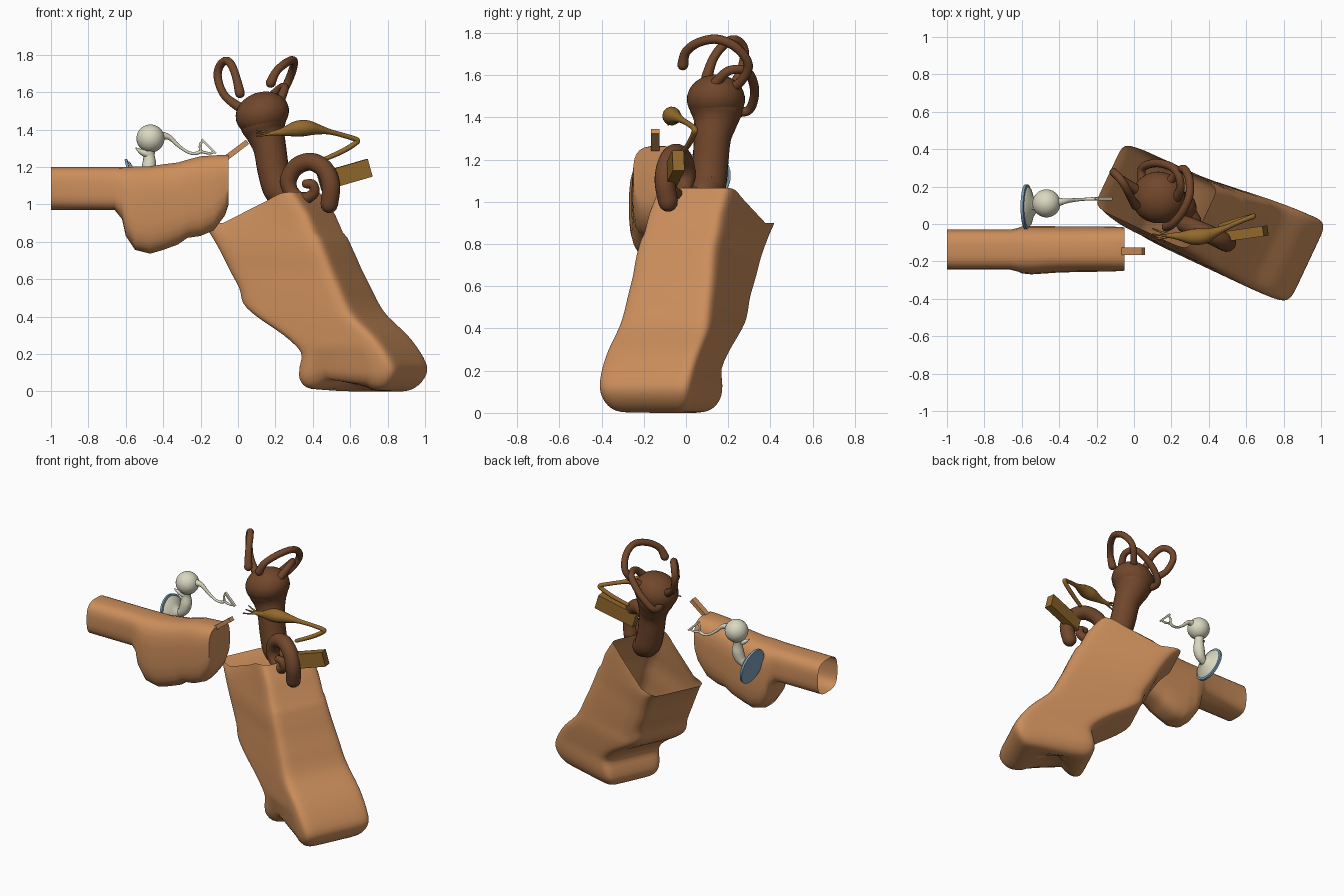
import bpy, bmesh, math
from mathutils import Vector, Matrix

if "Cube" in bpy.data.objects:
    bpy.data.objects.remove(bpy.data.objects["Cube"])


def material(name, rgb):
    m = bpy.data.materials.new(name)
    m.diffuse_color = (*rgb, 1)
    m.use_nodes = True
    m.node_tree.nodes["Principled BSDF"].inputs["Base Color"].default_value = m.diffuse_color
    return m


TAN = material("tan_tissue", (0.60, 0.27, 0.105))
BROWN = material("dark_brown", (0.165, 0.062, 0.024))
OCHRE = material("ochre_nerve", (0.29, 0.14, 0.025))
CREAM = material("cream_bone", (0.70, 0.69, 0.53))
BLUE = material("grey_blue", (0.21, 0.36, 0.50))


def finish(name, bm, mat, angle=40):
    bmesh.ops.recalc_face_normals(bm, faces=bm.faces)
    me = bpy.data.meshes.new(name)
    bm.to_mesh(me)
    bm.free()
    ob = bpy.data.objects.new(name, me)
    bpy.context.collection.objects.link(ob)
    me.materials.append(mat)
    bpy.ops.object.select_all(action='DESELECT')
    ob.select_set(True)
    bpy.context.view_layer.objects.active = ob
    bpy.ops.object.shade_smooth_by_angle(angle=math.radians(angle))
    return ob


def spline(rows, k):
    """Catmull-Rom resampling of equal-length tuples."""
    out, n = [], len(rows)
    for i in range(n - 1):
        a, b, c, d = (rows[max(i - 1, 0)], rows[i], rows[i + 1], rows[min(i + 2, n - 1)])
        for j in range(k):
            t = j / k
            out.append([0.5 * (2 * q + (r - p) * t + (2 * p - 5 * q + 4 * r - s) * t * t
                               + (3 * q - p - 3 * r + s) * t ** 3)
                        for p, q, r, s in zip(a, b, c, d)])
    return out + [list(rows[-1])]


def loft(name, rings, mat, cap0=True, cap1=True, angle=40):
    bm = bmesh.new()
    vr = [[bm.verts.new(p) for p in r] for r in rings]
    n = len(vr[0])
    for a, b in zip(vr, vr[1:]):
        for i in range(n):
            bm.faces.new((a[i], a[(i + 1) % n], b[(i + 1) % n], b[i]))
    if cap0:
        bm.faces.new(vr[0])
    if cap1:
        bm.faces.new(vr[-1])
    return finish(name, bm, mat, angle)


def tube(name, pts, mat, sides=14, k=6, rounded=True):
    """Round sweep through (x, y, z, radius) points."""
    s = spline(pts, k)
    c = [Vector(p[:3]) for p in s]
    rad = [max(p[3], 0.002) for p in s]
    if rounded:  # hemispherical ends
        d0, d1 = (c[0] - c[1]).normalized(), (c[-1] - c[-2]).normalized()
        r0, r1 = rad[0], rad[-1]
        steps = [(math.sin(a), math.cos(a)) for a in (0.5, 1.0, 1.4)]
        c = [c[0] + d0 * r0 * q for q, _ in reversed(steps)] + c + [c[-1] + d1 * r1 * q for q, _ in steps]
        rad = [r0 * w for _, w in reversed(steps)] + rad + [r1 * w for _, w in steps]
    rings, nrm = [], None
    for i, p in enumerate(c):
        t = (c[min(i + 1, len(c) - 1)] - c[max(i - 1, 0)]).normalized()
        nrm = t.orthogonal() if nrm is None else nrm - t * nrm.dot(t)
        nrm.normalize()
        b = t.cross(nrm)
        rings.append([p + (nrm * math.cos(a) + b * math.sin(a)) * rad[i]
                      for a in (2 * math.pi * j / sides for j in range(sides))])
    return loft(name, rings, mat, angle=60)


def superellipse(n, power):
    out = []
    for i in range(n):
        a = 2 * math.pi * (i + 0.5) / n
        c, s = math.cos(a), math.sin(a)
        out.append((math.copysign(abs(c) ** (2 / power), c), math.copysign(abs(s) ** (2 / power), s)))
    return out


def ball(name, loc, size, mat, rot=(0, 0, 0)):
    bm = bmesh.new()
    bmesh.ops.create_uvsphere(bm, u_segments=32, v_segments=20, radius=1)
    ob = finish(name, bm, mat, 60)
    ob.location, ob.scale, ob.rotation_euler = loc, size, rot
    return ob


def box(name, loc, size, mat, rot=(0, 0, 0)):
    bm = bmesh.new()
    bmesh.ops.create_cube(bm, size=1)
    ob = finish(name, bm, mat, 20)
    ob.location, ob.scale, ob.rotation_euler = loc, size, rot
    return ob


# Ear canal: x, bottom, top, front, back; open at the left
canal = [(-1, .97, 1.2, -.245, -.03), (-.66, .97, 1.2, -.245, -.03), (-.62, .92, 1.2, -.255, -.02),
         (-.6, .83, 1.2, -.265, -.012), (-.55, .755, 1.203, -.27, -.01), (-.47, .735, 1.205, -.265, -.01),
         (-.4, .755, 1.215, -.26, -.012), (-.32, .785, 1.225, -.258, -.012), (-.27, .82, 1.24, -.256, -.012),
         (-.2, .83, 1.258, -.256, -.012), (-.13, .86, 1.263, -.255, -.013), (-.07, .94, 1.265, -.252, -.015),
         (-.05, 1.0, 1.263, -.25, -.018)]
shape = superellipse(24, 3.2)
loft("ear_canal", [[(x, (y0 + y1) / 2 + s * (y1 - y0) / 2, (b + t) / 2 + c * (t - b) / 2) for s, c in shape]
                   for x, b, t, y0, y1 in canal], TAN, cap0=False, angle=50)
box("canal_bar", (-.005, -.145, 1.292), (.14, .04, .028), TAN, (0, -math.radians(37), 0))

# Large bone block: height, then extents along its turned length and width; open at the top
levels = [(0, .60, .72, .2, .24), (0, .46, .82, .06, .36), (.02, .385, .875, .0, .41),
          (.07, .355, .918, -.03, .442), (.13, .36, .93, -.04, .455), (.21, .37, .888, -.045, .455),
          (.3, .27, .815, -.047, .452), (.4, .11, .705, -.047, .442), (.47, .03, .655, -.045, .432),
          (.55, .005, .615, -.042, .422), (.65, -.055, .565, -.038, .408), (.75, -.11, .522, -.038, .394),
          (.85, -.18, .462, -.027, .385), (.9, -.235, .325, -.008, .375)]
ca, sa = math.cos(math.radians(25.2)), math.sin(math.radians(25.2))
shape = superellipse(96, 9)
rings = []
for z, u0, u1, v0, v1 in spline(levels, 3):
    ring = []
    for c, s in shape:
        u, v = (u0 + u1) / 2 + c * (u1 - u0) / 2, (v0 + v1) / 2 + s * (v1 - v0) / 2
        # back face draws in towards the left end, more so low down
        v -= .075 * min(1, max(0, (.88 - z) / .4)) * (1 - c) / 2 * (1 + s) / 2
        # rim rises towards the right end
        f = min(max((u + .06) / .36, 0), 1)
        lift = max(0, (z - .85) / .05) * .165 * f * f * (3 - 2 * f)
        # groove at the foot of the front face
        g = math.exp(-((u - .60) / .11) ** 2) * max(0, 1 - z / .24) * max(0, min(1, (.3 - v) / .25))
        ring.append((u * ca + (v + .11 * g) * sa, -u * sa + (v + .11 * g) * ca, max(z, 0) + lift + .085 * g))
    rings.append(ring)
loft("bone_block", rings, TAN, cap1=False, angle=60)

# Inner ear: chamber, stalk, spiral
ball("chamber", (.13, .142, 1.485), (.145, .138, .115), BROWN, (0, -math.radians(18), 0))
tube("stalk", [(.13, .143, 1.47, .13), (.137, .143, 1.42, .122), (.15, .138, 1.37, .102), (.17, .125, 1.3, .088),
               (.19, .115, 1.18, .085), (.22, .105, 1.08, .085), (.26, .09, 1.045, .075)], BROWN, 24)
tube("spiral", [(.488, -.085, 1.0, .047), (.497, -.1, 1.1, .049), (.465, -.085, 1.185, .049),
                (.39, -.05, 1.228, .048), (.31, -.015, 1.2, .047), (.27, 0, 1.13, .045),
                (.29, -.01, 1.06, .038), (.35, -.04, 1.03, .032), (.405, -.07, 1.06, .028),
                (.4, -.08, 1.105, .026), (.365, -.075, 1.11, .024)], BROWN, 18)
tube("spiral_root", [(.24, .095, 1.05, .07), (.28, .06, 1.03, .055), (.32, .02, 1.02, .04)], BROWN)

# Three thin loops on the chamber
loops = {
    "left_loop": [(.01, .1, 1.595), (-.01, .13, 1.68), (-.035, .18, 1.745), (-.065, .23, 1.768),
                  (-.1, .27, 1.735), (-.107, .275, 1.67), (-.07, .24, 1.58), (.02, .18, 1.51)],
    "right_loop": [(.175, -.015, 1.65), (.205, .0, 1.71), (.255, .06, 1.755), (.295, .15, 1.77),
                   (.295, .24, 1.73), (.265, .295, 1.65), (.22, .26, 1.57), (.17, .2, 1.53)],
    "back_loop": [(.05, .2, 1.43), (.04, .29, 1.43), (.09, .322, 1.49), (.16, .32, 1.56),
                  (.225, .285, 1.62), (.25, .2, 1.62), (.22, .13, 1.55)],
}
for name, pts in loops.items():
    n = len(pts) - 1
    tube(name, [(*p, .022 if 0 < i < n else .027) for i, p in enumerate(pts)], BROWN, 12)

# Nerve: spindle, hairs, branch and cut end
tube("nerve_spindle", [(.17, -.06, 1.378, .01), (.24, -.065, 1.388, .022), (.31, -.068, 1.403, .042),
                       (.37, -.065, 1.408, .042), (.43, -.045, 1.4, .027), (.49, -.02, 1.388, .015),
                       (.57, .015, 1.367, .013), (.635, .04, 1.345, .014), (.625, .038, 1.325, .014),
                       (.56, .02, 1.285, .014), (.46, -.01, 1.24, .012)], OCHRE)
for i in (-1, 0, 1):
    tube("nerve_hair", [(.2, -.062, 1.382, .009), (.15, -.06 + .015 * i, 1.38 + .008 * i, .006),
                        (.1, -.055 + .03 * i, 1.38 + .015 * i, .004)], OCHRE, 8, 3)
box("nerve_end", (.57, -.055, 1.157), (.28, .055, .098), OCHRE, (0, -math.radians(16), math.radians(8)))

# Small bones: head, handle, arm and stirrup
ball("bone_head", (-.468, .11, 1.352), (.075, .075, .075), CREAM)
tube("bone_handle", [(-.47, .11, 1.33, .045), (-.475, .108, 1.27, .03), (-.475, .105, 1.21, .038),
                     (-.49, .1, 1.16, .035), (-.52, .095, 1.13, .025)], CREAM)
tube("bone_spike", [(-.48, .1, 1.27, .025), (-.515, .09, 1.28, .016), (-.545, .08, 1.3, .004)], CREAM, 8, 3)
tube("bone_arm", [(-.42, .115, 1.365, .028), (-.37, .122, 1.36, .015), (-.32, .128, 1.315, .01),
                  (-.27, .132, 1.28, .008), (-.23, .134, 1.272, .009), (-.198, .135, 1.283, .01)], CREAM, 10)
A, B = Vector((-.195, .135, 1.348)), Vector((-.118, .135, 1.272))
M = (A + B) / 2
for end in (A, B):
    tip = end.lerp(M, .25)
    mid = (Vector((-.2, .135, 1.283)) + tip) / 2 + (end - M) * .25
    tube("stirrup_leg", [(-.2, .135, 1.283, .008), (*mid, .007), (*tip, .006)], CREAM, 8, 3)
box("stirrup_plate", M, (.108, .018, .012), CREAM, (0, math.radians(45), 0))

# Ear drum: blue disc with a cream cone on its inner side
axis = Matrix.Rotation(math.radians(-12), 4, 'Y')
centre = Vector((-.572, .092, 1.125))


def disc(name, steps, mat):
    loft(name, [[centre + axis @ Vector((x, r * math.cos(a), r * math.sin(a)))
                 for a in (2 * math.pi * j / 32 for j in range(32))] for x, r in steps], mat, angle=30)


disc("ear_drum", [(-.008, .03), (-.008, .108), (-.01, .12), (.004, .12), (.006, .108), (.006, .03)], BLUE)
disc("drum_cone", [(.007, .108), (.016, .1), (.03, .06), (.05, .03), (.06, .02)], CREAM)
